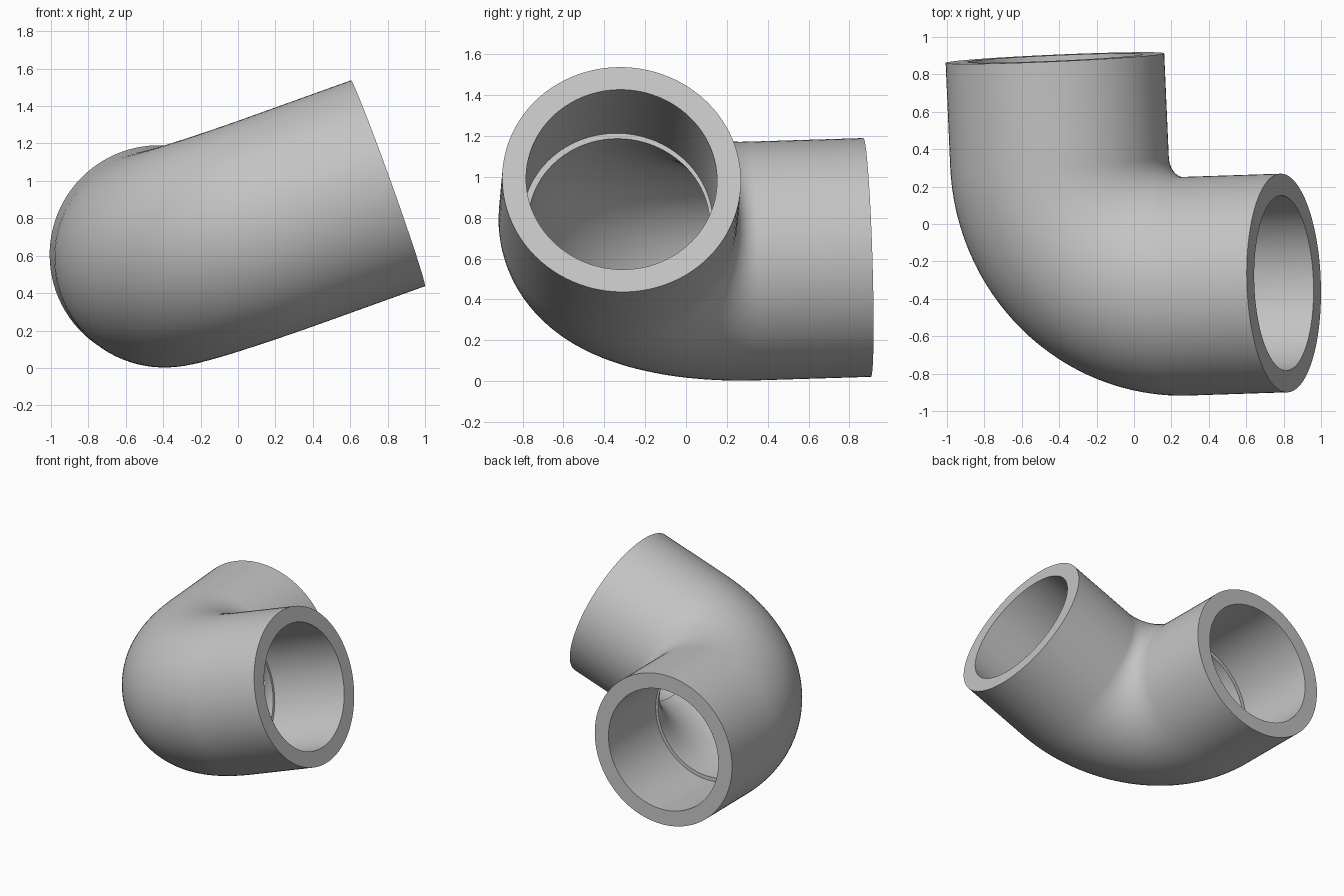
import bpy
import bmesh
from math import sin, cos, asin, pi, radians
from mathutils import Vector, Matrix

cube = bpy.data.objects.get("Cube")
if cube:
    bpy.data.objects.remove(cube, do_unlink=True)

SEGS, STEPS = 96, 32
OUTER, SOCKET, BORE = 0.585, 0.468, 0.44   # radii
BEND = 0.685                               # centreline bend radius
LEG = 1.243                                # corner to each open end
FLOOR = 0.61                               # corner to each socket floor
PHIS = [2 * pi * i / SEGS for i in range(SEGS)]


def arm_ring(r, dist, second):
    """Circle square to one arm, at a distance from the corner."""
    return [Vector((-r * cos(p), dist, r * sin(p)) if second
                   else (dist, -r * cos(p), r * sin(p))) for p in PHIS]


def bend_ring(r, t, floor):
    """Ring on the bend; t runs 0..1, trimmed flat at the socket floors."""
    ring = []
    for p in PHIS:
        reach = BEND + r * cos(p)
        start = asin((BEND - floor) / reach)
        a = start + t * (pi / 2 - 2 * start)
        ring.append(Vector((BEND - reach * sin(a), BEND - reach * cos(a), r * sin(p))))
    return ring


ts = [i / STEPS for i in range(STEPS + 1)]

# Outer skin, second rim and socket, inner passage, first socket
rings = [arm_ring(OUTER, LEG, False)]
rings += [bend_ring(OUTER, t, BEND) for t in ts]
rings += [arm_ring(OUTER, LEG, True), arm_ring(SOCKET, LEG, True),
          arm_ring(SOCKET, FLOOR, True)]
rings += [bend_ring(BORE, t, FLOOR) for t in reversed(ts)]
rings += [arm_ring(SOCKET, FLOOR, False), arm_ring(SOCKET, LEG, False)]

# Skin the closed loop of rings
bm = bmesh.new()
loops = [[bm.verts.new(v) for v in ring] for ring in rings]
for k, one in enumerate(loops):
    two = loops[(k + 1) % len(loops)]
    for i in range(SEGS):
        j = (i + 1) % SEGS
        bm.faces.new((one[i], one[j], two[j], two[i]))
bmesh.ops.recalc_face_normals(bm, faces=bm.faces)
mesh = bpy.data.meshes.new("pipe_elbow")
bm.to_mesh(mesh)
bm.free()

grey = bpy.data.materials.new("plain grey")
grey.use_nodes = True
colour = (0.55, 0.55, 0.55, 1)
grey.diffuse_color = colour
grey.node_tree.nodes["Principled BSDF"].inputs["Base Color"].default_value = colour
mesh.materials.append(grey)

# Tilt the elbow into its resting pose
elbow = bpy.data.objects.new("pipe_elbow", mesh)
bpy.context.collection.objects.link(elbow)
x_arm = Vector((0.9405, 0.031, 0.338)).normalized()
y_arm = Vector((-0.039, 1, 0.033))
y_arm = (y_arm - x_arm * y_arm.dot(x_arm)).normalized()
pose = Matrix((x_arm, y_arm, x_arm.cross(y_arm))).transposed().to_4x4()
elbow.matrix_world = Matrix.Translation((-0.368, -0.354, 0.567)) @ pose

for obj in bpy.context.selected_objects:
    obj.select_set(False)
elbow.select_set(True)
bpy.context.view_layer.objects.active = elbow
bpy.ops.object.shade_smooth_by_angle(angle=radians(30))
